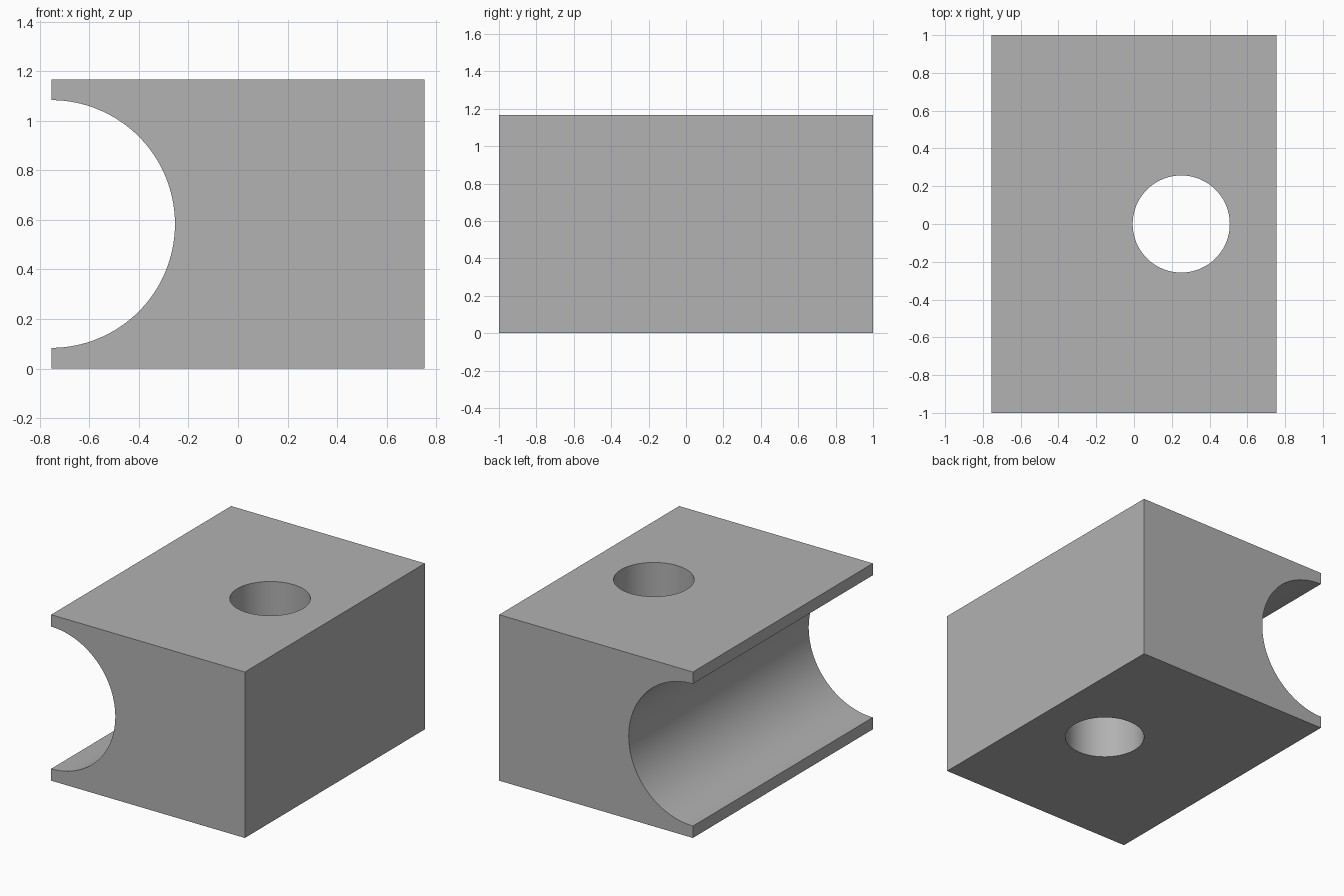
import bpy
import math

default = bpy.data.objects.get("Cube")
if default:
    bpy.data.objects.remove(default, do_unlink=True)

WIDTH, DEPTH, HEIGHT = 1.507, 2.0, 1.167

# Single plain grey
grey = bpy.data.materials.new("plain grey")
grey.use_nodes = True
colour = (0.445, 0.445, 0.445, 1)
grey.diffuse_color = colour
grey.node_tree.nodes["Principled BSDF"].inputs["Base Color"].default_value = colour

# Solid block
bpy.ops.mesh.primitive_cube_add(size=1, location=(0, 0, HEIGHT / 2))
block = bpy.context.object
block.name = "drilled_block"
block.scale = (WIDTH, DEPTH, HEIGHT)
bpy.ops.object.transform_apply(location=True, rotation=True, scale=True)
block.data.materials.append(grey)


def cut_cylinder(name, radius, length, location, rotation=(0, 0, 0)):
    """Bore a cylinder out of the block and discard the cutter."""
    bpy.ops.mesh.primitive_cylinder_add(vertices=128, radius=radius, depth=length,
                                        location=location, rotation=rotation)
    cutter = bpy.context.object
    cutter.name = name
    cutter.hide_render = True
    cutter.data.materials.append(grey)
    bpy.ops.object.select_all(action='DESELECT')
    block.select_set(True)
    bpy.context.view_layer.objects.active = block
    cut = block.modifiers.new(name, 'BOOLEAN')
    cut.operation = 'DIFFERENCE'
    cut.solver = 'EXACT'
    cut.object = cutter
    bpy.ops.object.modifier_apply(modifier=cut.name)
    bpy.data.objects.remove(cutter, do_unlink=True)


# Half-round channel along the right side, and the vertical through hole
cut_cylinder("side_channel", 0.5, DEPTH + 1, (-WIDTH / 2 - 0.001, 0, HEIGHT / 2),
             (math.pi / 2, 0, 0))
cut_cylinder("through_hole", 0.257, HEIGHT + 1, (0.25, 0, HEIGHT / 2))

# Smooth bores, crisp edges
bpy.ops.object.shade_smooth_by_angle(angle=math.radians(30))
